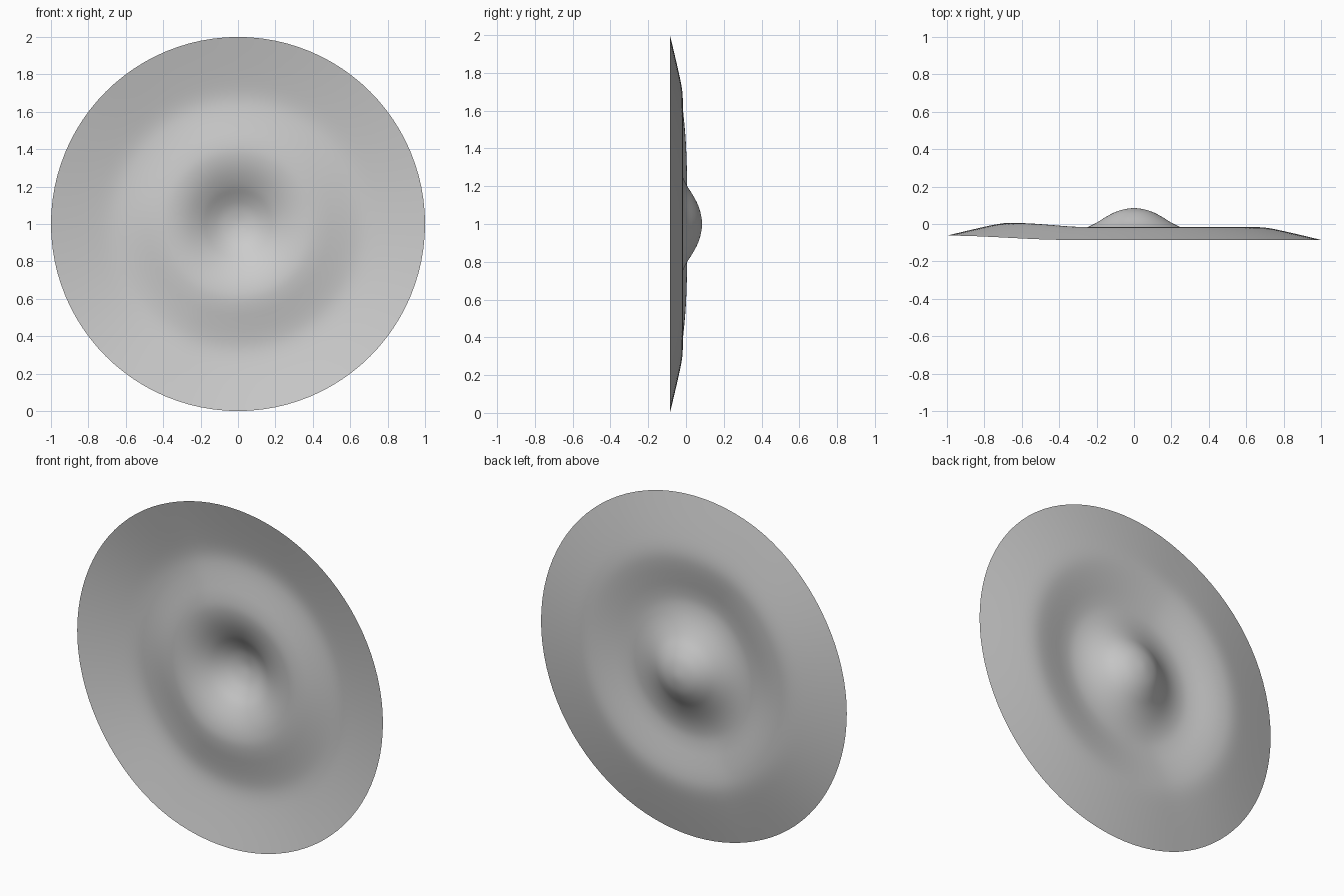
import bpy, bmesh, math

if "Cube" in bpy.data.objects:
    bpy.data.objects.remove(bpy.data.objects["Cube"])

# Radial profile: (radius, depth along y)
PROFILE = [(0, .085), (.05, .079), (.1, .064), (.15, .038), (.2, .007),
           (.25, -.018), (.3, -.037), (.35, -.049), (.4, -.053), (.46, -.047),
           (.53, -.034), (.6, -.022), (.66, -.017), (.72, -.022),
           (.8, -.038), (.9, -.061), (1, -.085)]
SIDES = 96
SUB = 3


def smooth(a, b, t):
    t = min(1, max(0, (t - a) / (b - a)))
    return t * t * (3 - 2 * t)


def spline(points, sub):
    # Catmull-Rom resampling of the profile
    ext = [(-points[1][0], points[1][1])] + points
    ext.append(tuple(2 * a - b for a, b in zip(points[-1], points[-2])))
    out = []
    for p0, p1, p2, p3 in zip(ext, ext[1:], ext[2:], ext[3:]):
        for k in range(sub):
            t = k / sub
            out.append(tuple(
                .5 * (2 * b + (c - a) * t + (2 * a - 5 * b + 4 * c - d) * t * t
                      + (3 * b - a - 3 * c + d) * t ** 3)
                for a, b, c, d in zip(p0, p1, p2, p3)))
    return out + [points[-1]]


# Dished disc with a central bell and a slight warp on the left side
bm = bmesh.new()
rings = spline(PROFILE, SUB)
centre = bm.verts.new((0, rings[0][1], 1))
prev = None
for r, y in rings[1:]:
    ring = []
    for i in range(SIDES):
        a = 2 * math.pi * i / SIDES
        lift = .023 * smooth(.35, 1, -math.cos(a)) * smooth(.25, .6, r)
        ring.append(bm.verts.new((r * math.cos(a), y + lift, 1 + r * math.sin(a))))
    for i in range(SIDES):
        j = (i + 1) % SIDES
        if prev:
            bm.faces.new((prev[i], prev[j], ring[j], ring[i]))
        else:
            bm.faces.new((centre, ring[j], ring[i]))
    prev = ring
for f in bm.faces:
    f.smooth = True
bm.normal_update()
if sum(f.normal.y for f in bm.faces) < 0:
    bmesh.ops.reverse_faces(bm, faces=bm.faces[:])

mesh = bpy.data.meshes.new("cymbal_disc")
bm.to_mesh(mesh)
bm.free()
bpy.context.collection.objects.link(bpy.data.objects.new("cymbal_disc", mesh))
